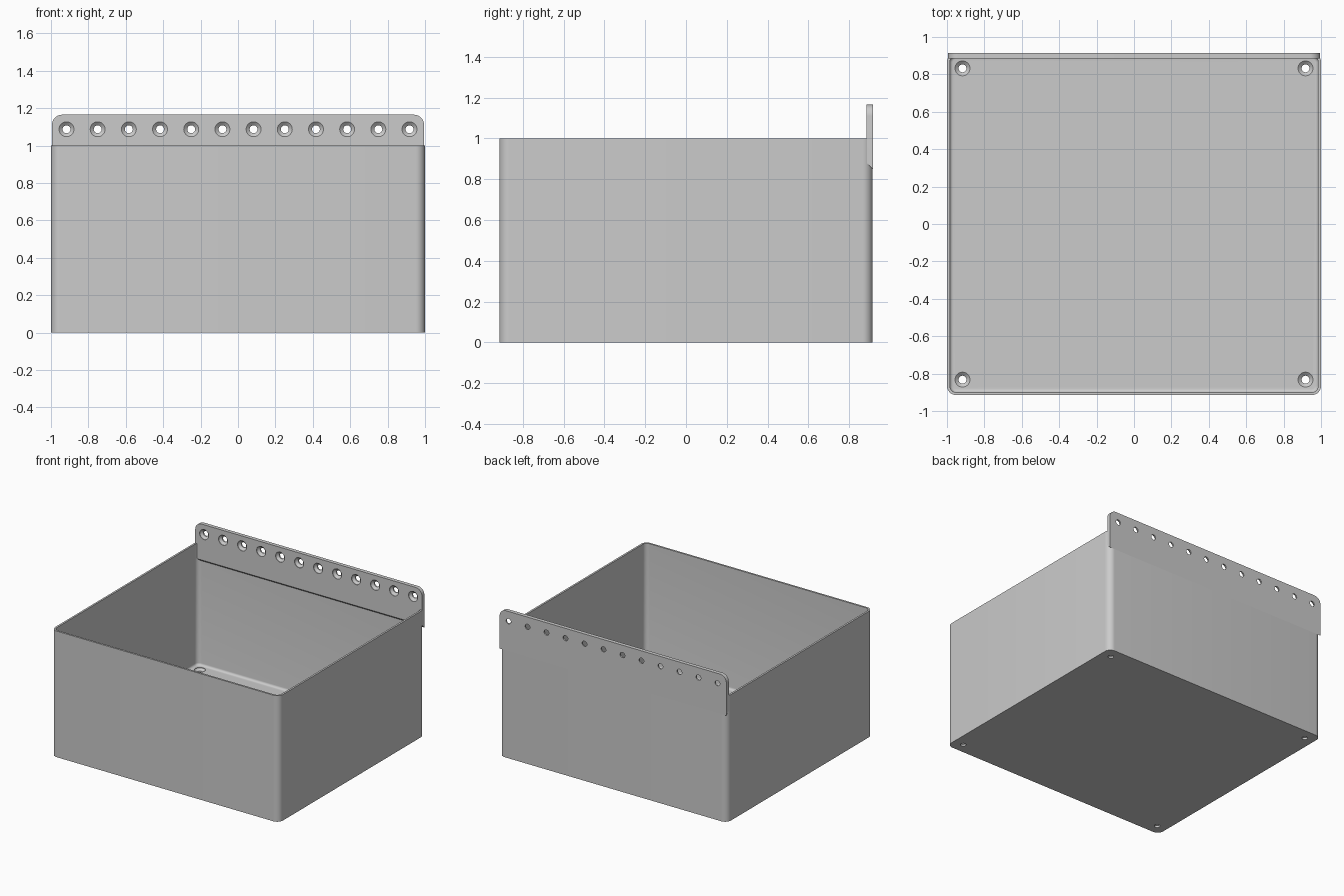
import bpy, bmesh, math
from mathutils import Matrix

cube = bpy.data.objects.get("Cube")
if cube:
    bpy.data.objects.remove(cube)

grey = bpy.data.materials.new("light grey")
grey.use_nodes = True
grey.diffuse_color = (0.6, 0.6, 0.6, 1)
grey.node_tree.nodes["Principled BSDF"].inputs["Base Color"].default_value = grey.diffuse_color

WALL, FLOOR, HALF_Y = 0.015, 0.035, 0.915
TURN = Matrix.Rotation(math.pi / 2, 4, "X")  # local z becomes -y


def outline(x0, x1, y0, y1, r_top, r_low, steps=8):
    """Rectangle with rounded corners, separate radii for high and low y."""
    corners = [(x1, y1, -1, -1, r_top), (x0, y1, 1, -1, r_top),
               (x0, y0, 1, 1, r_low), (x1, y0, -1, 1, r_low)]
    points = []
    for i, (x, y, sx, sy, r) in enumerate(corners):
        for k in range(steps + 1):
            a = math.pi / 2 * (i + k / steps)
            points.append((x + sx * r + r * math.cos(a), y + sy * r + r * math.sin(a)))
    return points


def loft(bm, sections):
    """Skin a list of (outline, height) sections and cap both ends."""
    rings = [[bm.verts.new((x, y, z)) for x, y in pts] for pts, z in sections]
    for low, high in zip(rings, rings[1:]):
        for i in range(len(low)):
            bm.faces.new((low[i - 1], low[i], high[i], high[i - 1]))
    bm.faces.new(rings[0])
    bm.faces.new(rings[-1])


def finish(bm, name, matrix=Matrix()):
    bmesh.ops.remove_doubles(bm, verts=bm.verts, dist=1e-5)
    bm.transform(matrix)
    bmesh.ops.recalc_face_normals(bm, faces=bm.faces)
    mesh = bpy.data.meshes.new(name)
    bm.to_mesh(mesh)
    bm.free()
    mesh.materials.append(grey)
    obj = bpy.data.objects.new(name, mesh)
    bpy.context.collection.objects.link(obj)
    return obj


def screw_holes(name, centres, top, matrix=Matrix()):
    """Countersunk hole cutters, wide at height top and narrow below."""
    bm = bmesh.new()
    for x, y in centres:
        loft(bm, [(outline(x - r, x + r, y - r, y + r, r, r), top + dz)
                  for r, dz in ((0.021, -0.06), (0.021, -0.02), (0.04, -0.004), (0.04, 0.02))])
    return finish(bm, name, matrix)


def cut_and_smooth(obj, cutter):
    mod = obj.modifiers.new("holes", "BOOLEAN")
    mod.operation, mod.solver, mod.object = "DIFFERENCE", "EXACT", cutter
    bpy.ops.object.select_all(action="DESELECT")
    obj.select_set(True)
    bpy.context.view_layer.objects.active = obj
    bpy.ops.object.modifier_apply(modifier=mod.name)
    bpy.data.objects.remove(cutter)
    bpy.ops.object.shade_smooth_by_angle(angle=math.radians(30))


def box_outline(inset):
    x, y, r = 1 - inset, HALF_Y - inset, 0.05 - inset
    return outline(-x, x, -y, y, r, r)


# Open box with thin walls and a fillet around the floor
bm = bmesh.new()
fillet = 0.018
sections = [(box_outline(0), 0), (box_outline(0), 1), (box_outline(WALL), 1)]
for k in range(6):
    a = math.pi / 2 * k / 5
    sections.append((box_outline(WALL + fillet * (1 - math.cos(a))),
                     FLOOR + fillet * (1 - math.sin(a))))
loft(bm, sections)
box = finish(bm, "open_box")
corners = [(sx * 0.917, sy * 0.832) for sx in (-1, 1) for sy in (-1, 1)]
cut_and_smooth(box, screw_holes("floor_hole_cutter", corners, FLOOR))

# Mounting strip along the back wall, with a sloped underside
bm = bmesh.new()
front, back = 0.885, HALF_Y + 0.0004
loft(bm, [(outline(-0.995, 0.995, low, 1.165, 0.055, 0), -y)
          for low, y in ((0.85, back), (0.88, front))])
strip = finish(bm, "mounting_strip", TURN)
row = [(-0.917 + 1.834 * i / 11, 1.087) for i in range(12)]
cut_and_smooth(strip, screw_holes("strip_hole_cutter", row, -front, TURN))
